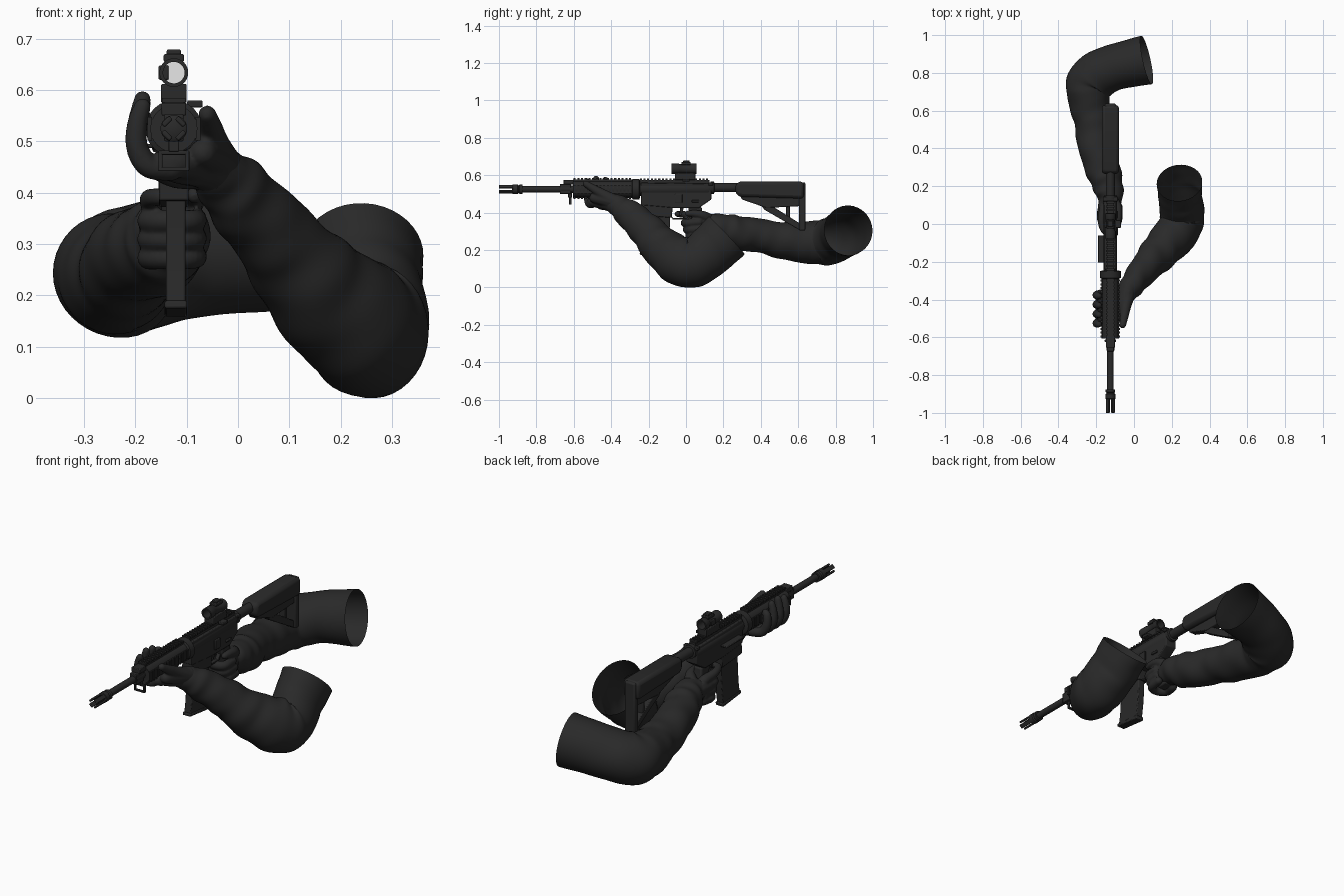
import bpy, bmesh, math
from mathutils import Vector, Matrix

GX, GZ = -0.125, 0.525          # rifle bore axis


def material(name, c):
    m = bpy.data.materials.new(name)
    m.diffuse_color = (*c, 1)
    return m


DARK = material("charcoal", (0.0225, 0.0225, 0.0225))
LENS = material("pale_glass", (0.8, 0.8, 0.8))


def finish(bm, name, mat=DARK, bevel=0, angle=40, recalc=True):
    if recalc:
        bmesh.ops.recalc_face_normals(bm, faces=bm.faces)
    me = bpy.data.meshes.new(name)
    bm.to_mesh(me)
    bm.free()
    ob = bpy.data.objects.new(name, me)
    bpy.context.collection.objects.link(ob)
    me.materials.append(mat)
    bpy.ops.object.select_all(action='DESELECT')
    ob.select_set(True)
    bpy.context.view_layer.objects.active = ob
    bpy.ops.object.shade_smooth_by_angle(angle=math.radians(angle))
    if bevel:
        b = ob.modifiers.new("bevel", 'BEVEL')
        b.width, b.segments = bevel, 2
    return ob


def add_box(bm, x0, x1, y0, y1, z0, z1):
    m = Matrix.Translation(((x0 + x1) / 2, (y0 + y1) / 2, (z0 + z1) / 2))
    bmesh.ops.create_cube(bm, size=1, matrix=m @ Matrix.Diagonal((x1 - x0, y1 - y0, z1 - z0, 1)))


def box(name, hw, y0, y1, z0, z1, bevel=0.003, cx=GX):
    bm = bmesh.new()
    add_box(bm, cx - hw, cx + hw, y0, y1, z0, z1)
    return finish(bm, name, bevel=bevel)


def prism(name, pts, hw, bevel=0.004, cx=GX):
    """Side profile (y, z) extruded across x."""
    bm = bmesh.new()
    f = bm.faces.new([bm.verts.new((cx - hw, y, z)) for y, z in pts])
    r = bmesh.ops.extrude_face_region(bm, geom=[f])
    bmesh.ops.translate(bm, vec=(2 * hw, 0, 0), verts=[v for v in r['geom'] if isinstance(v, bmesh.types.BMVert)])
    return finish(bm, name, bevel=bevel)


def lathe(name, prof, z=GZ, n=32, closed=False, mat=DARK):
    """Profile (y, radius) turned round an axis along y."""
    bm = bmesh.new()
    rings = [[bm.verts.new((GX + r * math.cos(2 * math.pi * i / n), y, z + r * math.sin(2 * math.pi * i / n)))
              for i in range(n)] for y, r in prof]
    pairs = list(zip(rings, rings[1:]))
    if closed:
        pairs.append((rings[-1], rings[0]))
    else:
        bm.faces.new(rings[0])
        bm.faces.new(rings[-1])
    for a, b in pairs:
        for i in range(n):
            bm.faces.new((a[i], a[(i + 1) % n], b[(i + 1) % n], b[i]))
    return finish(bm, name, mat)


def spline(pts, steps):
    """Catmull-Rom through (x, y, z, r) points."""
    P = [Vector(p) for p in pts]
    P = [2 * P[0] - P[1]] + P + [2 * P[-1] - P[-2]]
    out = []
    for k in range(1, len(P) - 2):
        a, b, c, d = P[k - 1:k + 3]
        for s in range(steps):
            t = s / steps
            out.append(0.5 * (2 * b + (c - a) * t + (2 * a - 5 * b + 4 * c - d) * t * t + (3 * b - a - 3 * c + d) * t ** 3))
    return out + [P[-2]]


def add_tube(bm, pts, n=12, steps=5, caps=True, fold=None, sx=1):
    path = spline(pts, steps)
    prev, side = None, None
    for j, p in enumerate(path):
        q0, q1 = path[max(j - 1, 0)], path[min(j + 1, len(path) - 1)]
        t = (q1 - q0).to_3d().normalized()
        side = side or t.orthogonal()
        side = (side - t * side.dot(t)).normalized()
        up = t.cross(side)
        ring = []
        for i in range(n):
            a = 2 * math.pi * i / n
            r = p[3] * (fold(j / (len(path) - 1), a) if fold else 1)
            off = (side * math.cos(a) + up * math.sin(a)) * r
            off.x *= sx
            ring.append(bm.verts.new(p.to_3d() + off))
        if prev:
            for i in range(n):
                bm.faces.new((prev[i], prev[(i + 1) % n], ring[(i + 1) % n], ring[i]))
        elif caps:
            bm.faces.new(ring[::-1])
        prev = ring
    if caps:
        bm.faces.new(prev)
        for q in (pts[0], pts[-1]):
            bmesh.ops.create_icosphere(bm, subdivisions=2, radius=q[3], matrix=Matrix.Translation(q[:3]))


def sleeve(name, pts, phase, sx=1):
    def fold(s, a):   # slanted cloth folds, strongest on the forearm
        amp = 0.034 * max(0, 1 - s * 1.1) + 0.006
        w = math.sin(46 * s + 2.4 * math.sin(a + phase) + phase) + 0.5 * math.sin(71 * s - 2 * math.cos(a))
        return 1 + amp * w + 0.015 * math.sin(2 * a + 17 * s)
    bm = bmesh.new()
    add_tube(bm, pts, n=40, steps=12, caps=False, fold=fold, sx=sx)
    return finish(bm, name, angle=80, recalc=False)


def hand(name, tubes):
    bm = bmesh.new()
    for t in tubes:
        add_tube(bm, t)
    ob = finish(bm, name, angle=180, recalc=False)
    r = ob.modifiers.new("blend", 'REMESH')
    r.mode, r.voxel_size, r.use_smooth_shade = 'VOXEL', 0.005, True
    s = ob.modifiers.new("soften", 'SMOOTH')
    s.factor, s.iterations = 0.5, 4


# --- barrel and muzzle
lathe("barrel", [(-0.92, 0.017), (-0.67, 0.017), (-0.67, 0.021), (-0.58, 0.021)])
lathe("muzzle_base", [(-0.93, 0.02), (-0.925, 0.026), (-0.90, 0.026), (-0.895, 0.02), (-0.89, 0.025), (-0.875, 0.025)])
bm = bmesh.new()
for k in range(4):
    a = math.pi / 4 + k * math.pi / 2
    m = Matrix.Translation((GX, -0.96, GZ)) @ Matrix.Rotation(a, 4, 'Y') @ Matrix.Translation((0, 0, 0.019))
    bmesh.ops.create_cube(bm, size=1, matrix=m @ Matrix.Diagonal((0.022, 0.08, 0.010, 1)))
finish(bm, "muzzle_prongs", bevel=0.003)

# --- gas block, folded front sight and sling loop
box("gas_block", 0.019, -0.675, -0.615, 0.50, 0.553)
box("folded_sight", 0.024, -0.655, -0.60, 0.55, 0.575)
bm = bmesh.new()
for x0, x1, z0, z1 in ((-.03, .03, .442, .45), (-.03, .03, .474, .482), (-.03, -.022, .442, .482), (.022, .03, .442, .482)):
    add_box(bm, GX + x0, GX + x1, -0.625, -0.612, z0, z1)
add_box(bm, GX - .01, GX + .01, -0.63, -0.61, .48, .51)
finish(bm, "sling_loop", bevel=0.002)

# --- handguard with four toothed rails
lathe("handguard", [(-0.605, 0.046), (-0.29, 0.046), (-0.285, 0.055), (-0.25, 0.055), (-0.245, 0.04)], n=24)
bm = bmesh.new()
for k in range(4):
    R = Matrix.Translation((GX, 0, GZ)) @ Matrix.Rotation(k * math.pi / 2, 4, 'Y')
    h = 0.058 if k == 0 else 0.05
    bmesh.ops.create_cube(bm, size=1, matrix=R @ Matrix.Translation((0, -0.447, h - 0.017)) @ Matrix.Diagonal((0.038, 0.315, 0.022, 1)))
    for i in range(16):
        bmesh.ops.create_cube(bm, size=1, matrix=R @ Matrix.Translation((0, -0.595 + i * 0.0197, h - 0.003)) @ Matrix.Diagonal((0.046, 0.011, 0.009, 1)))
finish(bm, "handguard_rails")

# --- receiver
lathe("upper_receiver", [(-0.25, 0.036), (0.12, 0.036), (0.13, 0.03)], z=0.525, n=16)
prism("receiver_body", [(-0.24, 0.56), (-0.24, 0.44), (-0.07, 0.425), (0.07, 0.425), (0.135, 0.47), (0.135, 0.555)], 0.031)
prism("magazine_well", [(-0.235, 0.48), (-0.237, 0.385), (-0.075, 0.372), (-0.07, 0.48)], 0.029)
bm = bmesh.new()
add_box(bm, GX - .018, GX + .018, -0.25, 0.125, 0.552, 0.573)
for i in range(19):
    add_box(bm, GX - .022, GX + .022, -0.247 + i * .0197, -0.236 + i * .0197, 0.571, 0.582)
finish(bm, "receiver_rail")
box("charging_handle", 0.04, 0.12, 0.145, 0.545, 0.56)
box("open_port_cover", 0.018, -0.205, -0.06, 0.487, 0.495, cx=-0.172)
box("bolt_catch", 0.005, -0.06, -0.02, 0.45, 0.50, cx=-0.09)
box("selector", 0.005, 0.03, 0.07, 0.455, 0.467, cx=-0.09)

# --- magazine, trigger and grip
prism("magazine", [(-0.222, 0.42), (-0.224, 0.32), (-0.23, 0.24), (-0.24, 0.18), (-0.105, 0.165), (-0.093, 0.25), (-0.086, 0.33), (-0.085, 0.42)], 0.019, cx=-0.121)
prism("magazine_floor", [(-0.246, 0.19), (-0.248, 0.175), (-0.10, 0.158), (-0.096, 0.176)], 0.022, cx=-0.121)
prism("trigger_guard", [(-0.08, 0.38), (-0.07, 0.362), (0.01, 0.362), (0.03, 0.39), (0.022, 0.395), (0.005, 0.37), (-0.065, 0.37)], 0.01, 0.001)
prism("trigger", [(-0.03, 0.43), (-0.035, 0.385), (-0.025, 0.385), (-0.01, 0.43)], 0.006, 0.001)
prism("pistol_grip", [(0.01, 0.43), (0.03, 0.36), (0.06, 0.26), (0.12, 0.265), (0.09, 0.36), (0.085, 0.43)], 0.024, 0.008)

# --- stock
lathe("buffer_tube", [(0.13, 0.034), (0.15, 0.034), (0.152, 0.024), (0.60, 0.024)], z=0.533)
prism("stock_body", [(0.265, 0.555), (0.265, 0.5), (0.29, 0.485), (0.63, 0.475), (0.63, 0.565), (0.29, 0.565)], 0.045, 0.016)
prism("stock_web", [(0.285, 0.495), (0.30, 0.47), (0.43, 0.425), (0.62, 0.435), (0.62, 0.49)], 0.02)
prism("stock_strut", [(0.40, 0.44), (0.42, 0.415), (0.61, 0.305), (0.62, 0.335), (0.46, 0.435)], 0.018)
box("stock_rib", 0.016, 0.535, 0.555, 0.36, 0.45)
box("butt_plate", 0.03, 0.605, 0.638, 0.303, 0.562, 0.008)

# --- optic, with the glass set deep in the tube
box("optic_mount", 0.025, -0.06, 0.05, 0.575, 0.612)
lathe("optic_tube", [(-0.078, 0.028), (-0.04, 0.028), (-0.035, 0.025), (0.02, 0.025), (0.025, 0.028), (0.055, 0.028),
                     (0.055, 0.021), (-0.078, 0.021)], z=0.634, closed=True)
lathe("lens", [(-0.012, 0.0215), (-0.009, 0.0215)], z=0.634, mat=LENS)
box("optic_cap_base", 0.02, -0.025, 0.025, 0.655, 0.67)
box("optic_cap", 0.014, -0.015, 0.018, 0.668, 0.679)
box("optic_side_knob", 0.01, -0.02, 0.015, 0.62, 0.648, cx=GX - 0.02)
box("mount_clamp", 0.015, -0.02, 0.02, 0.566, 0.58, cx=-0.084)

# --- sleeves, open at the shoulder end
sleeve("left_sleeve", [(-0.05, -0.385, 0.45, .052), (-0.005, -0.315, 0.40, .074), (0.07, -0.22, 0.315, .09), (0.15, -0.13, 0.215, .112),
                       (0.235, -0.03, 0.142, .13), (0.255, 0.05, 0.137, .134), (0.245, 0.135, 0.2, .134), (0.241, 0.218, 0.278, .139)], 0.5, 0.87)
sleeve("right_sleeve", [(-0.125, 0.10, 0.335, .055), (-0.13, 0.17, 0.32, .075), (-0.155, 0.26, 0.295, .09), (-0.2, 0.4, 0.275, .092),
                        (-0.22, 0.55, 0.245, .1), (-0.24, 0.68, 0.24, .115), (-0.22, 0.765, 0.245, .126), (-0.11, 0.828, 0.277, .123),
                        (0.067, 0.868, 0.305, .133)], 2.0)

# --- gloved left hand cradling the handguard
tubes = [[(-0.03, -0.35, 0.425, .045), (-0.065, -0.41, 0.45, .044), (-0.105, -0.45, 0.448, .034), (-0.14, -0.45, 0.452, .028)],
         [(-0.07, -0.38, 0.44, .035), (-0.12, -0.39, 0.44, .032), (-0.155, -0.40, 0.45, .026)],
         [(-0.075, -0.43, 0.452, .035), (-0.11, -0.49, 0.456, .028), (-0.15, -0.51, 0.46, .022)],
         [(-0.035, -0.36, 0.45, .046), (-0.05, -0.42, 0.468, .04), (-0.068, -0.49, 0.478, .028)],
         [(-0.03, -0.37, 0.455, .038), (-0.045, -0.44, 0.495, .029), (-0.052, -0.49, 0.525, .023), (-0.06, -0.535, 0.553, .018)]]
for i, top in enumerate((0.55, 0.575, 0.582, 0.568)):
    y = -0.365 - 0.05 * i
    tubes.append([(-0.13, y + .01, 0.445, .023), (-0.175, y - .004, 0.452, .023), (-0.197, y - .01, 0.49, .022),
                  (-0.196, y - .014, 0.535, .02), (-0.186, y - .016, top, .017)])
hand("left_glove", tubes)

# --- gloved right hand on the grip
tubes = [[(-0.128, 0.15, 0.33, .05), (-0.15, 0.10, 0.335, .042), (-0.165, 0.06, 0.335, .03)],
         [(-0.135, 0.13, 0.31, .042), (-0.155, 0.09, 0.295, .034)],
         [(-0.12, 0.14, 0.335, .048), (-0.108, 0.10, 0.34, .036)],
         [(-0.125, 0.13, 0.355, .038), (-0.088, 0.09, 0.385, .025), (-0.082, 0.04, 0.395, .019), (-0.085, 0.01, 0.395, .016)],
         [(-0.16, 0.08, 0.37, .026), (-0.172, 0.01, 0.387, .02), (-0.155, -0.04, 0.392, .017), (-0.125, -0.045, 0.392, .015)]]
for i in range(3):
    z, d = 0.345 - 0.036 * i, 0.015 + 0.012 * i
    tubes.append([(-0.165, 0.06 + d, z, .024), (-0.172, 0.005 + d, z, .023), (-0.13, -0.022 + d, z, .022),
                  (-0.087, -0.005 + d, z, .022), (-0.08, 0.055 + d, z + .004, .02)])
hand("right_glove", tubes)
